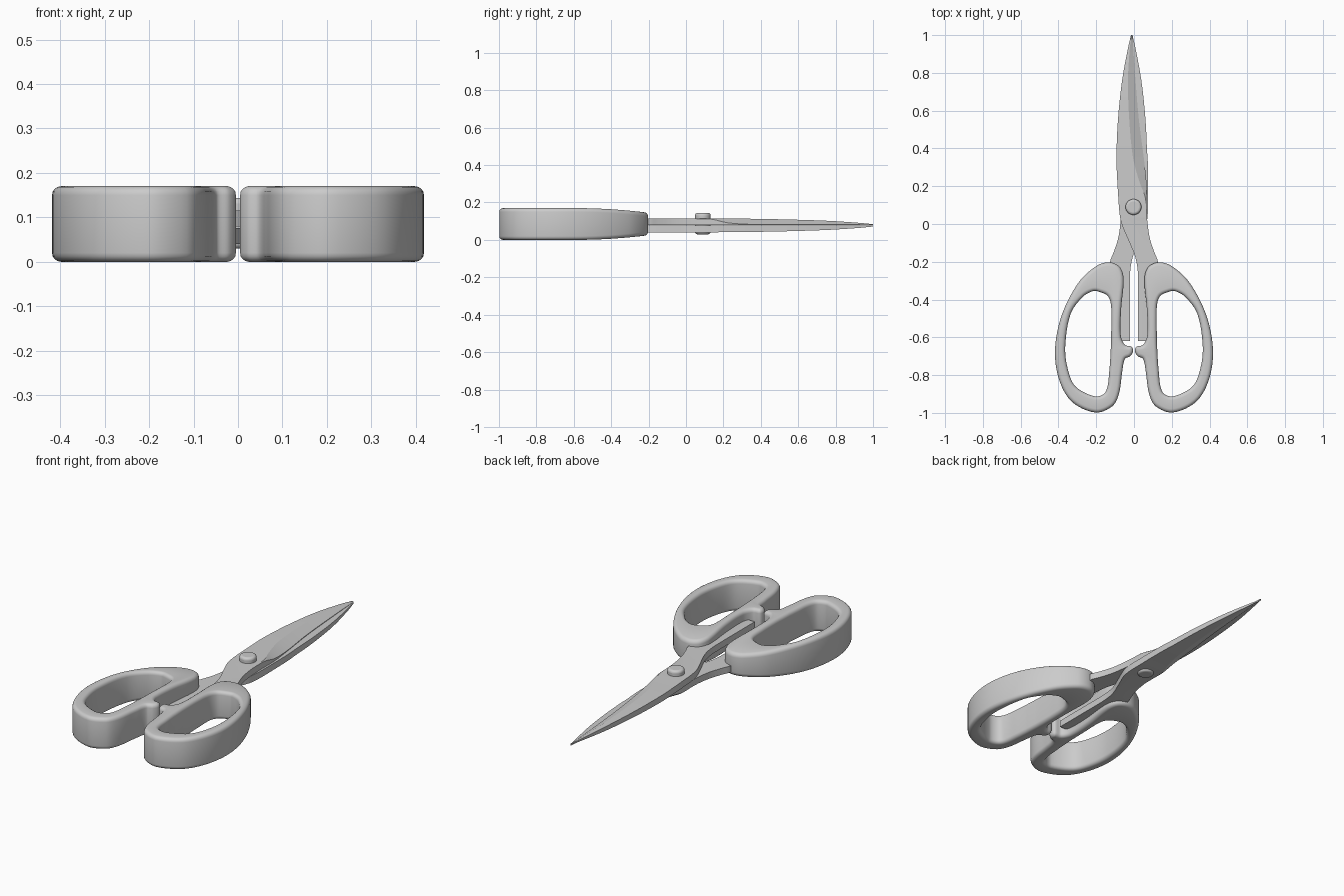
import bpy, bmesh, math
from mathutils import Vector

if "Cube" in bpy.data.objects:
    bpy.data.objects.remove(bpy.data.objects["Cube"])


def spline(pts, steps, closed):
    """Smooth curve through points of any dimension."""
    P = [Vector(p) for p in pts]
    n = len(P)

    def tangent(i):
        a = P[(i - 1) % n] if closed else P[max(i - 1, 0)]
        b = P[(i + 1) % n] if closed else P[min(i + 1, n - 1)]
        return (b - a) / ((P[i] - a).length + (b - P[i]).length)

    out = []
    for i in range(n if closed else n - 1):
        j = (i + 1) % n
        L = (P[j] - P[i]).length
        m0, m1 = tangent(i) * L, tangent(j) * L
        for k in range(steps):
            t = k / steps
            out.append(P[i] * (2*t**3 - 3*t**2 + 1) + m0 * (t**3 - 2*t**2 + t)
                       + P[j] * (3*t**2 - 2*t**3) + m1 * (t**3 - t**2))
    if not closed:
        out.append(P[-1])
    return out


def loft(name, sections, closed, angle):
    """Skin a list of closed cross-sections into a mesh object."""
    bm = bmesh.new()
    rings = [[bm.verts.new(p) for p in s] for s in sections]
    n, m = len(rings), len(rings[0])
    for i in range(n if closed else n - 1):
        a, b = rings[i], rings[(i + 1) % n]
        for k in range(m):
            q = (k + 1) % m
            bm.faces.new((a[k], a[q], b[q], b[k]))
    if not closed:
        bm.faces.new(rings[0])
        bm.faces.new(rings[-1])
    bmesh.ops.recalc_face_normals(bm, faces=bm.faces)
    me = bpy.data.meshes.new(name)
    bm.to_mesh(me)
    bm.free()
    ob = bpy.data.objects.new(name, me)
    bpy.context.collection.objects.link(ob)
    smooth(ob, angle)
    return ob


def smooth(ob, angle):
    bpy.ops.object.select_all(action='DESELECT')
    ob.select_set(True)
    bpy.context.view_layer.objects.active = ob
    bpy.ops.object.shade_smooth_by_angle(angle=math.radians(angle))


# Finger rings: outer outline (with the stop bump) and matching hole outline
OUTER = [(.127, -.203), (.075, -.228), (.055, -.29), (.068, -.45), (.07, -.59),
         (.048, -.64), (.012, -.65), (.005, -.675), (.02, -.70), (.048, -.715),
         (.062, -.78), (.08, -.9), (.115, -.965), (.205, -.998), (.33, -.94),
         (.398, -.82), (.418, -.66), (.38, -.475), (.29, -.305), (.195, -.22)]
HOLE = [(.175, -.362), (.14, -.38), (.123, -.42), (.12, -.5), (.121, -.6),
        (.122, -.64), (.123, -.66), (.124, -.68), (.125, -.70), (.126, -.72),
        (.131, -.78), (.14, -.86), (.16, -.9), (.21, -.912), (.31, -.86),
        (.35, -.77), (.364, -.65), (.335, -.475), (.27, -.385), (.215, -.355)]


def handle(name, side, r=0.02):
    outer, hole = spline(OUTER, 6, True), spline(HOLE, 6, True)
    n = len(outer)
    arc = [math.radians(a) for a in (0, 22.5, 45, 67.5, 90)]
    # (curve, direction into material, z sign, arc angle)
    profile = [(outer, 1, -1, a) for a in arc] + [(outer, 1, 1, a) for a in arc[::-1]]
    profile += [(hole, -1, 1, a) for a in arc] + [(hole, -1, -1, a) for a in arc[::-1]]
    sections = []
    for i in range(n):
        sec = []
        for c, d, s, a in profile:
            t = (c[(i + 1) % n] - c[i - 1]).normalized()
            p = c[i] + Vector((-t.y, t.x)) * d * r * (1 - math.sin(a))
            # the handle thins toward the blades
            h = 0.085 - 0.025 * max(0, (p.y + 0.6) / 0.4) ** 2
            sec.append((side * p.x, p.y, 0.085 + s * (h - r * (1 - math.cos(a)))))
        sections.append(sec)
    return loft(name, sections, True, 40)


# Blade stations: y, spine x, ridge x, cutting edge x, ridge z, edge z
BLADE = [(-.62, .022, .085, .09, .115, .114), (-.45, .022, .09, .095, .115, .114),
         (-.30, .022, .1, .11, .115, .114), (-.25, .02, .12, .125, .115, .114),
         (-.2, .013, .12, .127, .115, .114), (-.15, -.002, .103, .108, .115, .114),
         (-.08, -.032, .08, .085, .115, .114), (0, -.065, .067, .072, .115, .114),
         (.06, -.077, .064, .068, .115, .113), (.14, -.083, .06, .067, .115, .11),
         (.22, -.088, .03, .066, .114, .092), (.35, -.093, -.005, .052, .113, .083),
         (.55, -.085, -.025, .026, .109, .083), (.76, -.063, -.032, .008, .102, .082),
         (.93, -.032, -.022, -.004, .091, .081), (1.0, -.016, -.012, -.008, .084, .08)]
INNER_Z = 0.079


def blade(name, lower):
    sections = []
    for y, l, m, r, zt, ze in spline(BLADE, 4, False):
        sec = [(l, INNER_Z), (l, zt), (m, zt), (r, ze), (r, INNER_Z)]
        if lower:  # turned over about the long axis
            shift = -0.024 * min(max(y / 0.4, 0), 1)
            sec = [(shift - x, 0.1555 - z) for x, z in sec]
        sections.append([(x, y, z) for x, z in sec])
    return loft(name, sections, False, 18)


handle("right_handle", 1)
handle("left_handle", -1)
blade("upper_blade", False)
blade("lower_blade", True)

# Pivot rivet through both blades
bpy.ops.mesh.primitive_cylinder_add(vertices=40, radius=0.042, depth=0.114,
                                    location=(-0.003, 0.09, 0.087))
rivet = bpy.context.object
rivet.name = "pivot_rivet"
bev = rivet.modifiers.new("rounded_rim", 'BEVEL')
bev.width = 0.013
bev.segments = 4
bev.limit_method = 'ANGLE'
smooth(rivet, 40)
